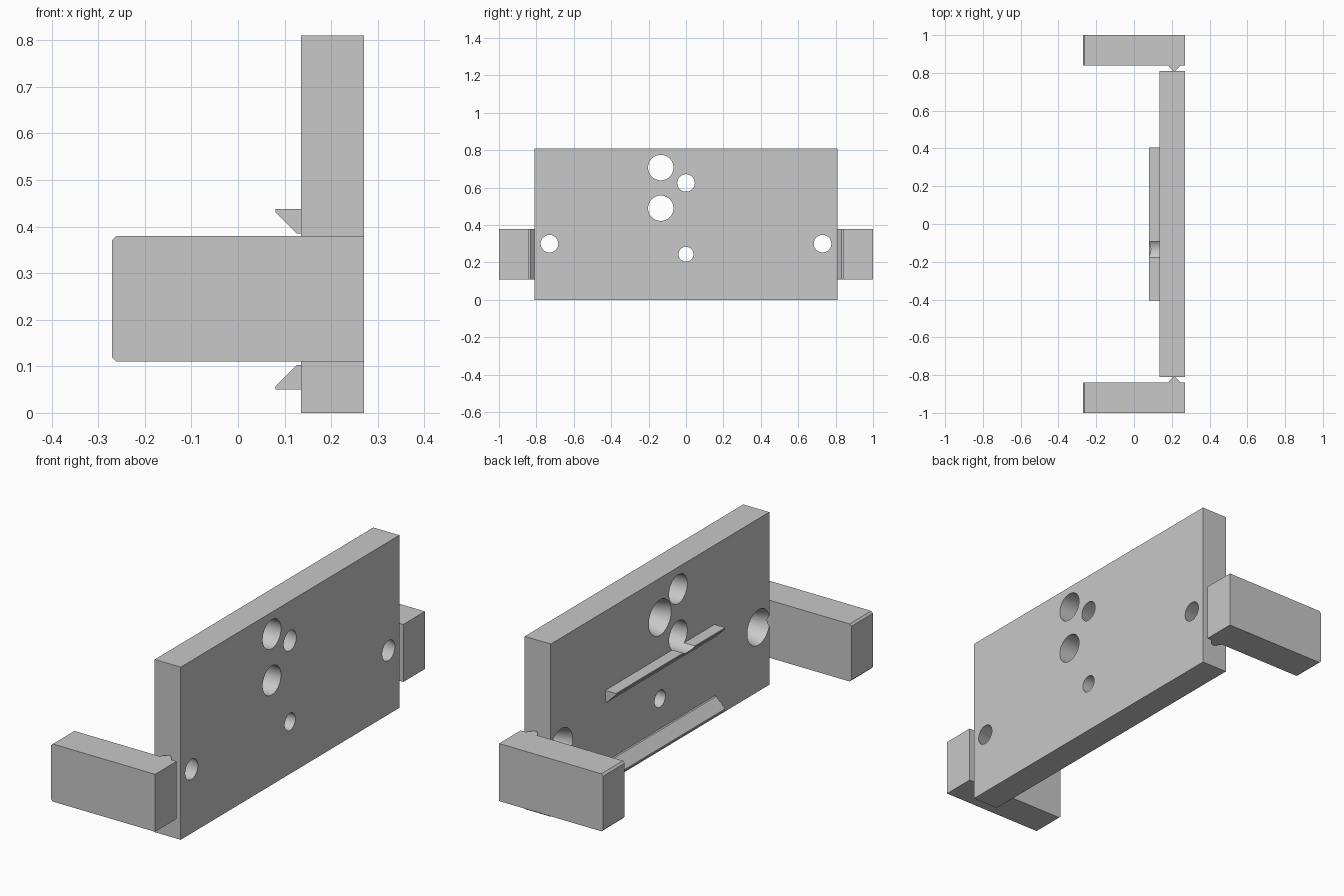
import bpy
import bmesh
from mathutils import Matrix, Vector

cube = bpy.data.objects.get("Cube")
if cube:
    bpy.data.objects.remove(cube, do_unlink=True)

grey = bpy.data.materials.new("plain grey")
grey.use_nodes = True
colour = (0.58, 0.58, 0.58, 1)
grey.diffuse_color = colour
grey.node_tree.nodes["Principled BSDF"].inputs["Base Color"].default_value = colour


def finish(name, bm):
    bmesh.ops.recalc_face_normals(bm, faces=bm.faces)
    mesh = bpy.data.meshes.new(name)
    bm.to_mesh(mesh)
    bm.free()
    mesh.materials.append(grey)
    ob = bpy.data.objects.new(name, mesh)
    bpy.context.collection.objects.link(ob)
    return ob


def prism(name, points, extrude):
    """Extrude a closed 3D outline along a vector."""
    bm = bmesh.new()
    face = bm.faces.new([bm.verts.new(p) for p in points])
    new = bmesh.ops.extrude_face_region(bm, geom=[face])["geom"]
    verts = [v for v in new if isinstance(v, bmesh.types.BMVert)]
    bmesh.ops.translate(bm, verts=verts, vec=Vector(extrude))
    return finish(name, bm)


BACK, FACE = 0.135, 0.27      # the two sides of the plate in x
HALF, HEIGHT = 0.81, 0.81


def cutter(y, z, r_face, r_back):
    """Hole cutter along x, tapered when the radii differ."""
    over = 0.08
    slope = (r_back - r_face) / (FACE - BACK) * over
    bm = bmesh.new()
    bmesh.ops.create_cone(
        bm, cap_ends=True, segments=48, radius1=r_back + slope,
        radius2=r_face - slope, depth=FACE - BACK + 2 * over,
        matrix=Matrix.Translation(((BACK + FACE) / 2, y, z)) @ Matrix.Rotation(1.5707963, 4, "Y"))
    ob = finish("hole_cutter", bm)
    ob.hide_render = True
    return ob


def drill(target, cutters):
    for c in cutters:
        mod = target.modifiers.new("hole", "BOOLEAN")
        mod.operation = "DIFFERENCE"
        mod.solver = "EXACT"
        mod.object = c
    bpy.ops.object.select_all(action="DESELECT")
    target.select_set(True)
    bpy.context.view_layer.objects.active = target
    for mod in list(target.modifiers):
        bpy.ops.object.modifier_apply(modifier=mod.name)
    bpy.ops.object.shade_smooth_by_angle(angle=0.5)


# Upright plate
plate = prism("plate", [(BACK, -HALF, 0), (FACE, -HALF, 0), (FACE, -HALF, HEIGHT),
                        (BACK, -HALF, HEIGHT)], (0, 2 * HALF, 0))

# Wedge rails on the back of the plate, mirrored about the small hole
MID = 0.244
rails = {}
for name, side in (("upper_rail", 1), ("lower_rail", -1)):
    outline = [(BACK, 0.141), (0.126, 0.141), (0.08, 0.187), (0.08, 0.194), (BACK, 0.194)]
    rails[name] = prism(name, [(x, -0.405, MID + side * h) for x, h in outline], (0, 0.81, 0))

# Straight and tapered holes: y, z, radius on the face, radius on the back
straight = cutter(-0.135, 0.49, 0.068, 0.068)
holes = [straight,
         cutter(-0.135, 0.707, 0.068, 0.068),
         cutter(0, MID, 0.04, 0.04),
         cutter(0, 0.625, 0.047, 0.083),
         cutter(-0.73, 0.3, 0.047, 0.083),
         cutter(0.73, 0.3, 0.047, 0.083)]
drill(plate, holes)
drill(rails["upper_rail"], [straight])
for h in holes:
    bpy.data.objects.remove(h, do_unlink=True)

# Side arms with chamfered ends, and the ridges that meet the plate
LOW, HIGH, C = 0.11, 0.38, 0.009
for label, s in (("back", 1), ("front", -1)):
    outline = [(FACE, LOW), (FACE, HIGH), (C - FACE, HIGH), (-FACE, HIGH - C),
               (-FACE, LOW + C), (C - FACE, LOW)]
    prism(label + "_arm", [(x, s * 0.84, z) for x, z in outline], (0, s * 0.16, 0))
    ridge = [(0.185, 0.84), (0.185, 0.832), (0.206, 0.811), (0.219, 0.811),
             (0.24, 0.832), (0.24, 0.84)]
    prism(label + "_ridge", [(x, s * y, LOW) for x, y in ridge], (0, 0, HIGH - LOW))
